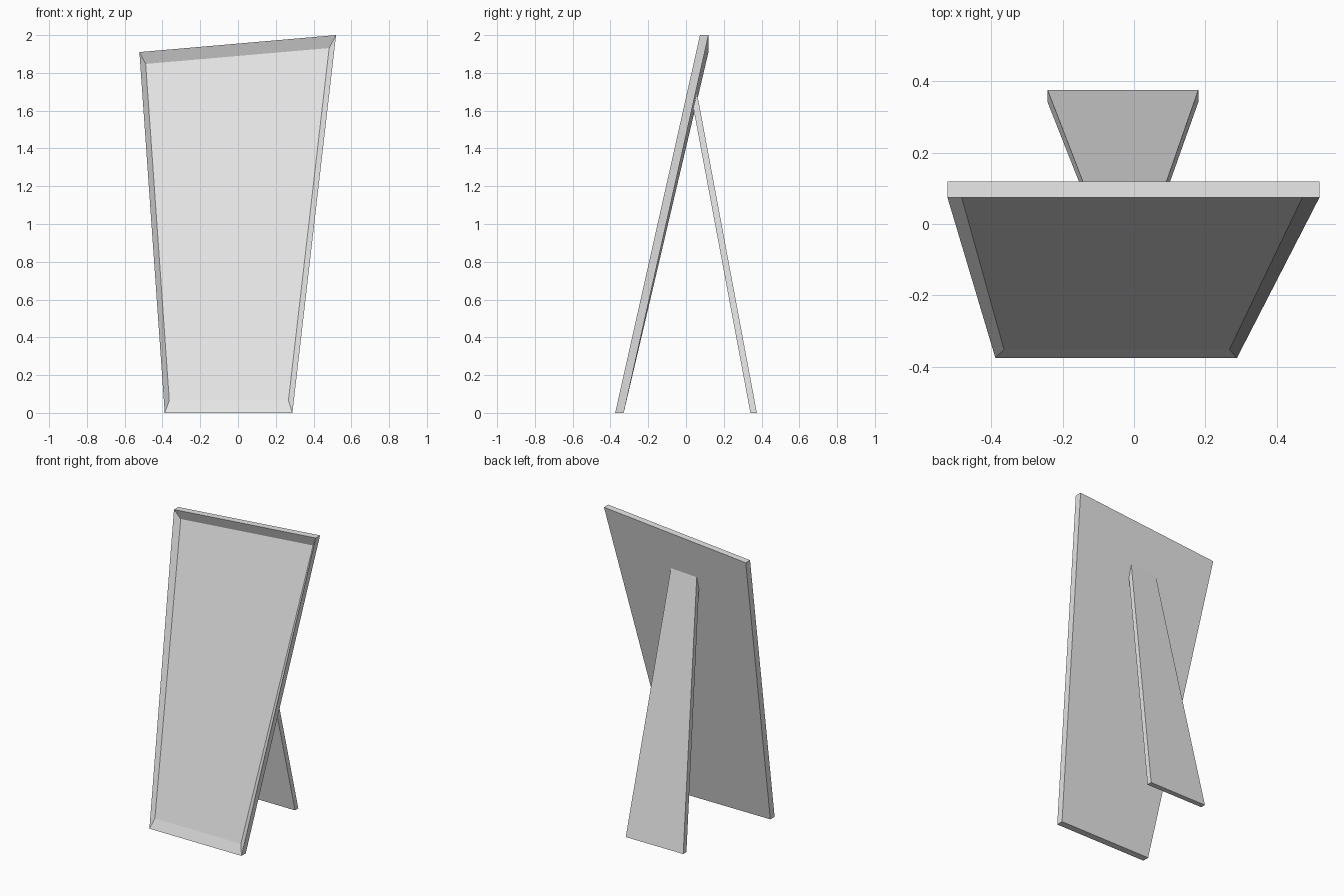
import bpy
import bmesh
from mathutils import Vector

cube = bpy.data.objects.get("Cube")
if cube:
    bpy.data.objects.remove(cube, do_unlink=True)

grey = bpy.data.materials.new("light_grey")
grey.use_nodes = True
colour = (0.8, 0.8, 0.8, 1.0)
grey.diffuse_color = colour
grey.node_tree.nodes["Principled BSDF"].inputs["Base Color"].default_value = colour


def loft(name, rings):
    """Skin a stack of four-cornered rings and cap both ends."""
    bm = bmesh.new()
    loops = [[bm.verts.new(p) for p in ring] for ring in rings]
    for a, b in zip(loops, loops[1:]):
        for i in range(4):
            j = (i + 1) % 4
            bm.faces.new((a[i], a[j], b[j], b[i]))
    bm.faces.new(loops[0][::-1])
    bm.faces.new(loops[-1])
    bmesh.ops.recalc_face_normals(bm, faces=bm.faces)
    mesh = bpy.data.meshes.new(name)
    bm.to_mesh(mesh)
    bm.free()
    mesh.materials.append(grey)
    obj = bpy.data.objects.new(name, mesh)
    bpy.context.collection.objects.link(obj)
    return obj


# Leaning panel: uneven outline, with a shallow sloped recess in its front
front = [Vector(p) for p in (
    (-0.388, -0.375, 0), (0.288, -0.375, 0),
    (0.519, 0.074, 2), (-0.522, 0.074, 1.91))]
back = [p + Vector((0, 0.045, 0)) for p in front]
centre = sum(front, Vector()) / 4
recess = []
for p in front:
    q = centre.lerp(p, 0.933)
    q.y = p.y + 0.0235
    recess.append(q)
loft("leaning_panel", [back, front, recess])


# Tapered prop leg: foot on the ground, upper end just inside the panel back
def leg_end(y_inner, y_outer, z_inner, z_outer, half_inner, half_outer, x):
    return [(x - half_inner, y_inner, z_inner), (x + half_inner, y_inner, z_inner),
            (x + half_outer, y_outer, z_outer), (x - half_outer, y_outer, z_outer)]


foot = leg_end(0.341, 0.375, 0, 0, 0.211, 0.211, -0.031)
head = leg_end(0.037, 0.056, 1.625, 1.705, 0.097, 0.094, -0.025)
loft("prop_leg", [foot, head])
